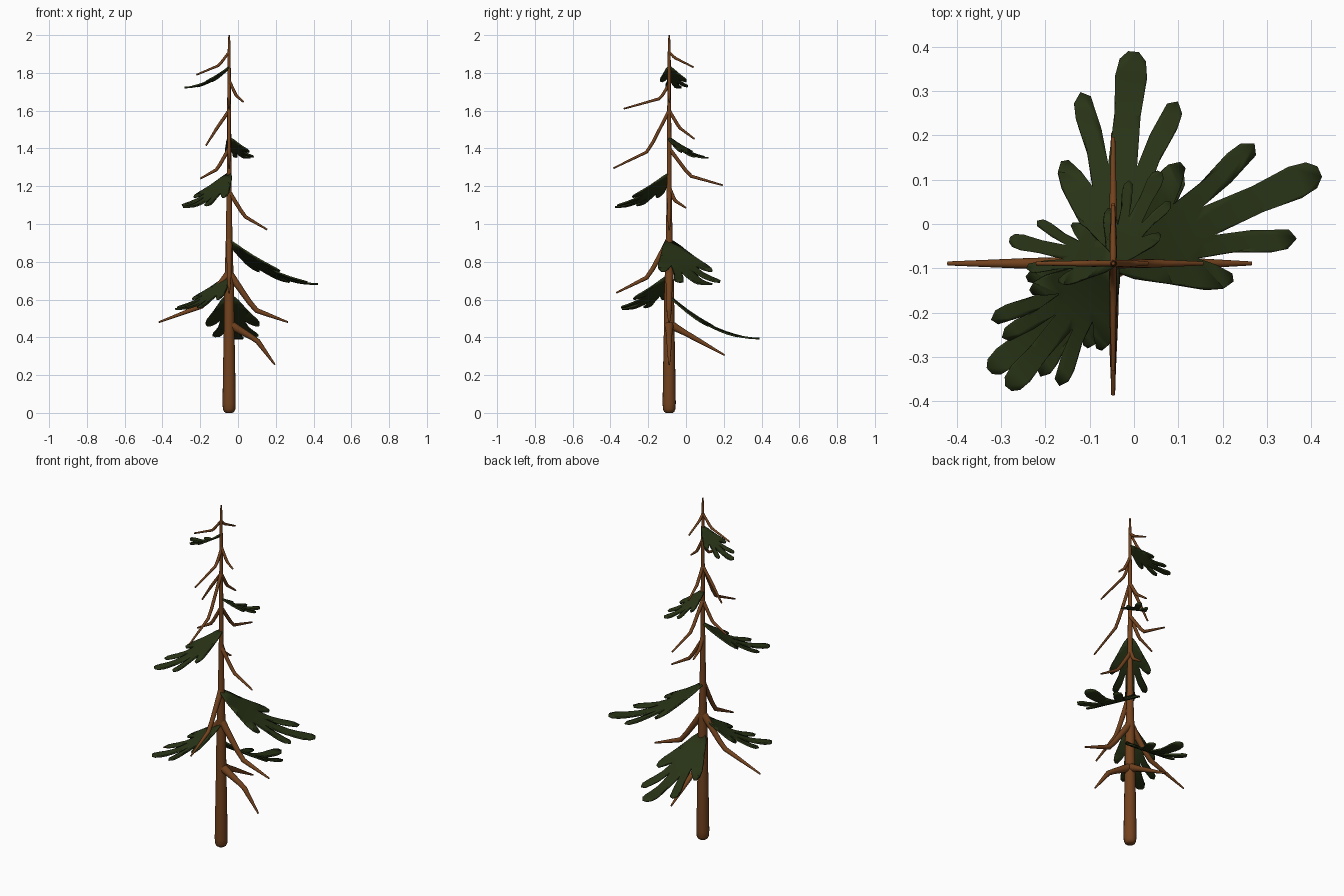
import bpy, bmesh
from math import cos, sin, radians, pi
from mathutils import Vector

if "Cube" in bpy.data.objects:
    bpy.data.objects.remove(bpy.data.objects["Cube"])

TX, TY = -0.047, -0.089          # trunk axis


def material(name, col):
    m = bpy.data.materials.new(name)
    m.diffuse_color = (*col, 1)
    m.use_nodes = True
    m.node_tree.nodes["Principled BSDF"].inputs["Base Color"].default_value = m.diffuse_color
    return m


BARK = material("bark", (0.17, 0.055, 0.013))
NEEDLE = material("needles", (0.022, 0.034, 0.008))


def finish(bm, name, mat, angle):
    bmesh.ops.recalc_face_normals(bm, faces=bm.faces)
    me = bpy.data.meshes.new(name)
    bm.to_mesh(me)
    bm.free()
    ob = bpy.data.objects.new(name, me)
    bpy.context.collection.objects.link(ob)
    me.materials.append(mat)
    bpy.ops.object.select_all(action='DESELECT')
    ob.select_set(True)
    bpy.context.view_layer.objects.active = ob
    bpy.ops.object.shade_smooth_by_angle(angle=radians(angle))
    return ob


def tube(name, path, sides=12):
    """Tapered tube through (point, radius) pairs."""
    bm = bmesh.new()
    rings = []
    pts = [Vector(p) for p, r in path]
    for i, (p, r) in enumerate(path):
        d = (pts[min(i + 1, len(pts) - 1)] - pts[max(i - 1, 0)]).normalized()
        side = Vector((0, 1, 0)) if abs(d.y) < 0.3 else Vector((1, 0, 0))
        a = d.cross(side).normalized()
        b = d.cross(a)
        rings.append([bm.verts.new(pts[i] + r * (a * cos(2 * pi * k / sides) + b * sin(2 * pi * k / sides)))
                      for k in range(sides)])
    for lo, hi in zip(rings, rings[1:]):
        for k in range(sides):
            n = (k + 1) % sides
            bm.faces.new((lo[k], lo[n], hi[n], hi[k]))
    bm.faces.new(rings[0])
    bm.faces.new(rings[-1])
    return finish(bm, name, BARK, 60)


# Trunk: tapered, with rounded foot
PROFILE = [(0, .018), (.006, .027), (.02, .033), (.05, .035), (.3, .031), (.45, .028), (.65, .026),
           (.9, .018), (1.2, .013), (1.6, .0105), (1.9, .008), (1.97, .006), (2, .004)]
tube("trunk", [((TX, TY, z), r) for z, r in PROFILE], 16)


def trunk_radius(z):
    for (z0, r0), (z1, r1) in zip(PROFILE, PROFILE[1:]):
        if z0 <= z <= z1:
            return r0 + (r1 - r0) * (z - z0) / (z1 - z0)


# Bare branches: axis, start height, (reach coordinate, z) of bend and of tip
BRANCHES = [
    ('x', 1.91, (-.10, 1.84), (-.22, 1.79)),
    ('x', 1.76, (-.01, 1.68), (.03, 1.645)),
    ('x', 1.60, (-.11, 1.51), (-.17, 1.415)),
    ('x', 1.40, (-.11, 1.29), (-.20, 1.24)),
    ('x', 1.17, (.035, 1.04), (.155, .97)),
    ('x', .74, (-.18, .57), (-.42, .48)),
    ('x', .74, (.09, .545), (.265, .48)),
    ('x', .47, (.10, .385), (.195, .255)),
    ('y', 1.91, (-.06, 1.88), (.04, 1.83)),
    ('y', 1.74, (-.135, 1.665), (-.33, 1.61)),
    ('y', 1.60, (-.20, 1.385), (-.385, 1.295)),
    ('y', 1.60, (-.035, 1.51), (.045, 1.45)),
    ('y', 1.40, (.02, 1.255), (.195, 1.205)),
    ('y', 1.19, (-.06, 1.125), (0, 1.085)),
    ('y', .92, (-.20, .72), (-.37, .635)),
    ('y', .47, (.02, .41), (.205, .305)),
]
for i, (axis, z0, bend, tip) in enumerate(BRANCHES):
    def at(c, z):
        return Vector((c, TY, z)) if axis == 'x' else Vector((TX, c, z))
    s, b, t = Vector((TX, TY, z0)), at(*bend), at(*tip)
    r = trunk_radius(z0)
    rb = min(.014, r * .42 + .004)
    tube("branch_%02d" % (i + 1), [
        (s, r * .9), (s.lerp(b, .4), (r + rb) * .46), (s.lerp(b, .8), rb * 1.05),
        (b.lerp(t, .05), rb), (b.lerp(t, .3), rb * .85), (t, .0045)])

# Foliage: five-lobed drooping fans; half outline, unit length
HALF = [(0, .04), (.06, .10), (.2, .19), (.33, .275), (.40, .30), (.45, .29), (.46, .255), (.41, .19),
        (.345, .13), (.5, .17), (.66, .24), (.73, .255), (.785, .23), (.77, .18), (.62, .115),
        (.46, .068), (.7, .062), (.88, .075), (.96, .062), (1, .025)]


def fan(name, z0, angle, length, drop):
    bm = bmesh.new()
    outline = HALF + [(u, -v) for u, v in reversed(HALF)]
    f = bm.faces.new([bm.verts.new((u, v, 0)) for u, v in outline])
    bmesh.ops.triangulate(bm, faces=[f], ngon_method='EAR_CLIP')
    for k in range(1, 10):       # crosscuts so the sheet can bend
        bmesh.ops.bisect_plane(bm, geom=bm.verts[:] + bm.edges[:] + bm.faces[:],
                               plane_co=(k / 10, 0, 0), plane_no=(1, 0, 0))
    ca, sa = cos(radians(angle)), sin(radians(angle))
    for v in bm.verts:
        u, w = v.co.x, v.co.y
        v.co = (TX + length * (u * ca - w * sa), TY + length * (u * sa + w * ca),
                z0 - drop * (2 * u - u * u))
    ob = finish(bm, name, NEEDLE, 40)
    sol = ob.modifiers.new("thickness", 'SOLIDIFY')
    sol.thickness = .009
    sol.offset = 0


for i, spec in enumerate([
        (1.83, 167, .24, .107), (1.455, 63, .232, .105), (1.265, 230, .368, .175),
        (.725, 221, .37, .175), (.91, 24, .51, .228), (.62, 84.5, .48, .226)]):
    fan("foliage_%d" % (i + 1), *spec)
